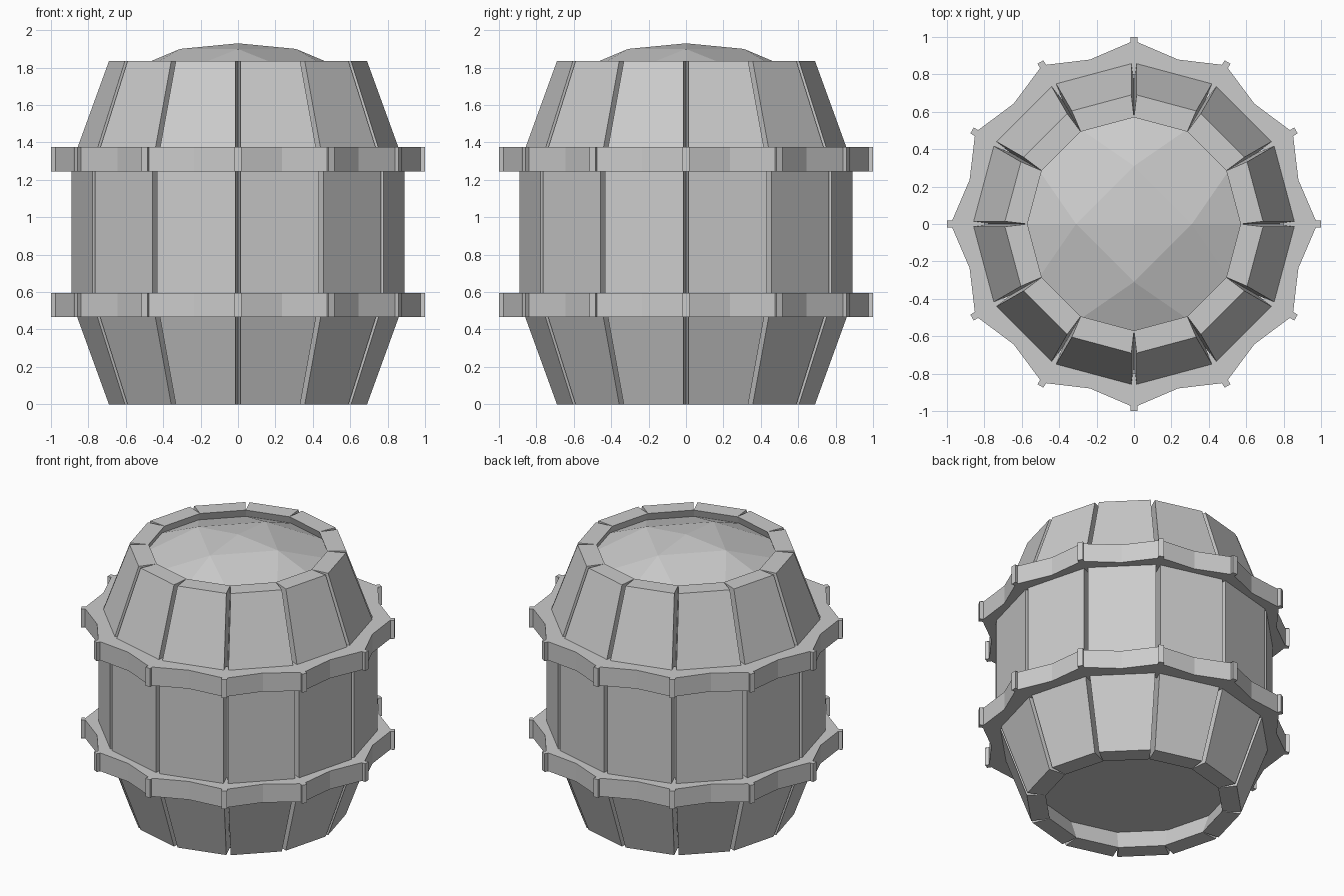
import bpy, bmesh
from math import sin, cos, radians
from mathutils import Matrix

if "Cube" in bpy.data.objects:
    bpy.data.objects.remove(bpy.data.objects["Cube"])

N = 12
STEP = 360 / N


def polar(r, deg, z, side=0.0):
    """Point at radius r and angle deg, shifted sideways by side."""
    a = radians(deg)
    return (r * cos(a) - side * sin(a), r * sin(a) + side * cos(a), z)


def finish(name, bm):
    bmesh.ops.recalc_face_normals(bm, faces=bm.faces)
    mesh = bpy.data.meshes.new(name)
    bm.to_mesh(mesh)
    bm.free()
    obj = bpy.data.objects.new(name, mesh)
    bpy.context.collection.objects.link(obj)
    return obj


# Staves: outer corners leave a V groove, inner corners touch
PROFILE = [(0.0, 0.69), (0.55, 0.89), (1.285, 0.89), (1.835, 0.69)]
THICK, GAP = 0.12, 0.014


def stave(i):
    bm = bmesh.new()
    a, b = i * STEP, (i + 1) * STEP
    rings = []
    for z, r in PROFILE:
        rings.append([bm.verts.new(p) for p in (
            polar(r, a, z, GAP), polar(r, b, z, -GAP),
            polar(r - THICK, b, z), polar(r - THICK, a, z))])
    for lo, hi in zip(rings, rings[1:]):
        for k in range(4):
            m = (k + 1) % 4
            bm.faces.new((lo[k], lo[m], hi[m], hi[k]))
    bm.faces.new(rings[0])
    bm.faces.new(rings[-1])
    finish(f"stave_{i + 1}", bm)


for i in range(N):
    stave(i)


# Hoops: scalloped band with a small flared post over every groove
def hoop(name, z0, z1):
    outer, inner = [], []
    for i in range(N):
        a = i * STEP
        for r, da, side in ((0.975, 0, -0.012), (1.0, 0, -0.018), (1.0, 0, 0.018),
                            (0.975, 0, 0.012), (0.91, STEP / 2, 0)):
            outer.append((r, a + da, side))
            inner.append((0.80, a + da, side))
    bm = bmesh.new()
    loops = [[bm.verts.new(polar(r, d, z, s)) for r, d, s in ring]
             for ring, z in ((outer, z0), (outer, z1), (inner, z1), (inner, z0))]
    n = len(outer)
    for k in range(4):
        p, q = loops[k], loops[(k + 1) % 4]
        for j in range(n):
            m = (j + 1) % n
            bm.faces.new((p[j], p[m], q[m], q[j]))
    finish(name, bm)


hoop("lower_hoop", 0.467, 0.595)
hoop("upper_hoop", 1.245, 1.375)

# Lid: faceted dome, apex, four inner points and a twelve-sided rim
bm = bmesh.new()
apex = bm.verts.new((0, 0, 1.93))
ring = [bm.verts.new(polar(0.31, 90 * k, 1.90)) for k in range(4)]
rim = [bm.verts.new(polar(0.595, STEP * k, 1.78)) for k in range(N)]
for k in range(4):
    c, d = ring[k], ring[(k + 1) % 4]
    r = [rim[(3 * k + j) % N] for j in range(4)]
    bm.faces.new((apex, c, d))
    bm.faces.new((c, r[0], r[1]))
    bm.faces.new((c, r[1], r[2], d))
    bm.faces.new((d, r[2], r[3]))
finish("lid", bm)

# Base: flat recessed disc
bm = bmesh.new()
bmesh.ops.create_cone(bm, cap_ends=True, segments=N, radius1=0.63, radius2=0.64,
                      depth=0.04, matrix=Matrix.Translation((0, 0, 0.16)))
bmesh.ops.rotate(bm, verts=bm.verts, matrix=Matrix.Rotation(0, 3, 'Z'))
finish("base", bm)
